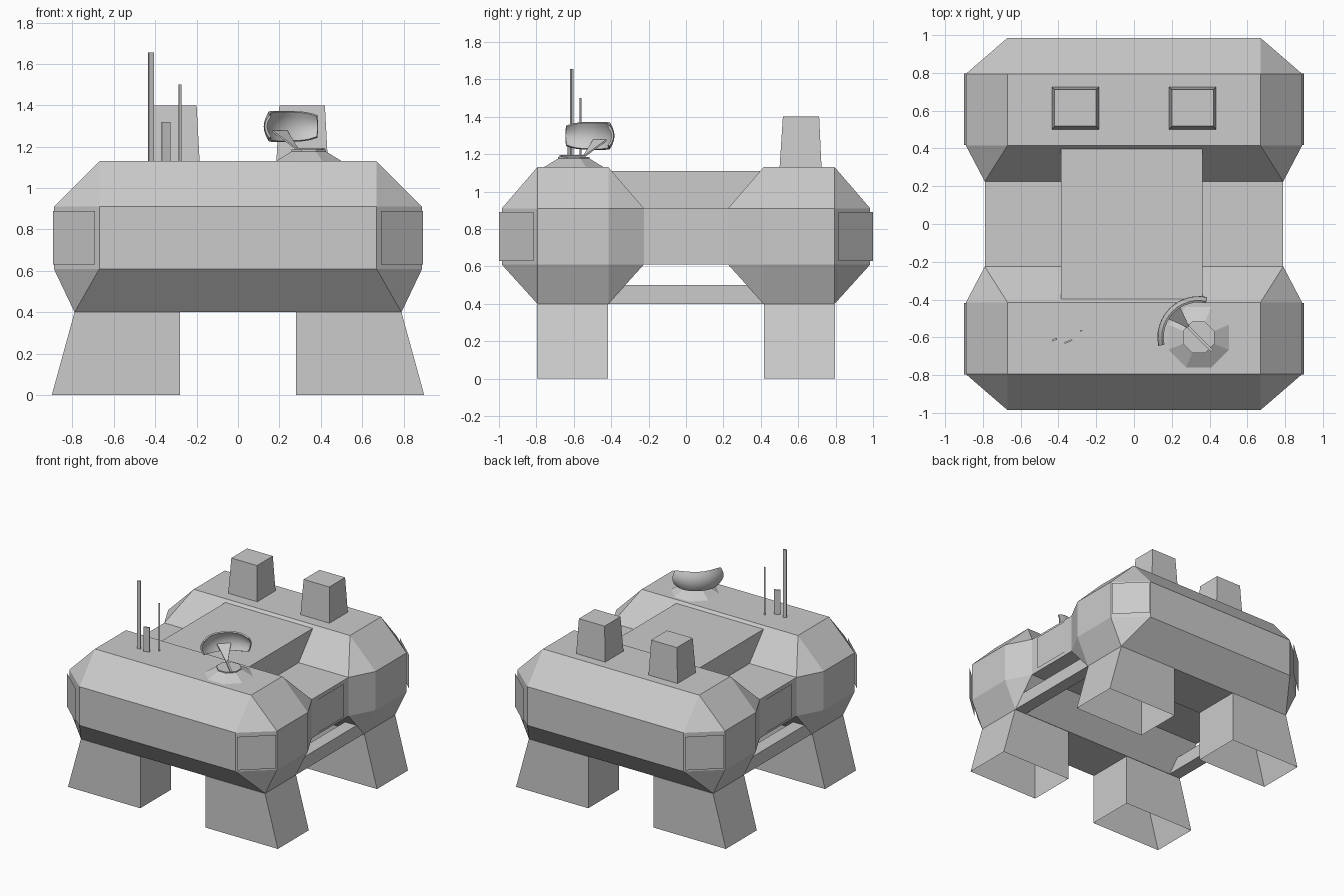
import bpy, bmesh, math
from mathutils import Vector

if "Cube" in bpy.data.objects:
    bpy.data.objects.remove(bpy.data.objects["Cube"])


def finish(name, bm):
    bmesh.ops.recalc_face_normals(bm, faces=bm.faces[:])
    me = bpy.data.meshes.new(name)
    bm.to_mesh(me)
    bm.free()
    ob = bpy.data.objects.new(name, me)
    bpy.context.collection.objects.link(ob)
    return ob


def loft(name, rings, bottom=True, top=True):
    """Skin a stack of equal-sized point rings."""
    bm = bmesh.new()
    vs = [[bm.verts.new(p) for p in r] for r in rings]
    n = len(vs[0])
    for a, b in zip(vs, vs[1:]):
        for i in range(n):
            j = (i + 1) % n
            bm.faces.new((a[i], a[j], b[j], b[i]))
    if bottom:
        bm.faces.new(vs[0])
    if top:
        bm.faces.new(vs[-1])
    return finish(name, bm)


def rect(x0, x1, y0, y1, z):
    return [(x0, y0, z), (x1, y0, z), (x1, y1, z), (x0, y1, z)]


def box(name, x0, x1, y0, y1, z0, z1):
    return loft(name, [rect(x0, x1, y0, y1, z0), rect(x0, x1, y0, y1, z1)])


def panel(name, pts):
    bm = bmesh.new()
    bm.faces.new([bm.verts.new(p) for p in pts])
    return finish(name, bm)


# Front and back hull pods: chamfered convex blocks
YO, YA, YB, YI = 0.985, 0.795, 0.415, 0.225
for side, sy in (("front", -1), ("back", 1)):
    bm = bmesh.new()
    for sx in (-1, 1):
        pts = [(0.67, YA, 1.13), (0.67, YB, 1.13), (0.79, YA, 0.40), (0.79, YB, 0.40)]
        for z in (0.61, 0.91):
            pts += [(0.67, YO, z), (0.89, YA, z), (0.89, YB, z), (0.79, YI, z)]
        for x, y, z in pts:
            bm.verts.new((sx * x, sy * y, z))
    bmesh.ops.convex_hull(bm, input=bm.verts[:])
    bmesh.ops.dissolve_limit(bm, angle_limit=0.02, verts=bm.verts[:], edges=bm.edges[:])
    finish(side + "_hull_pod", bm)

# Middle hull and raised roof block
box("middle_hull", -0.79, 0.79, -0.23, 0.23, 0.61, 0.91)
box("roof_block", -0.387, 0.363, -0.40, 0.40, 0.90, 1.11)

for sx, lr in ((-1, "left"), (1, "right")):
    # Side rail and side hatch
    box(lr + "_rail", *sorted((sx * 0.69, sx * 0.79)), -0.42, 0.42, 0.40, 0.50)
    x = sx * 0.798
    panel(lr + "_hatch", [(x, -0.155, 0.63), (x, 0.155, 0.63), (x, 0.155, 0.89), (x, -0.155, 0.89)])
    for sy, fb in ((-1, "front"), (1, "back")):
        # Hollow flared leg
        ys = sorted((sy * 0.797, sy * 0.418))
        loft(f"{fb}_{lr}_leg", [rect(*sorted((sx * 0.28, sx * 0.90)), *ys, 0),
                                rect(*sorted((sx * 0.28, sx * 0.79)), *ys, 0.40)], bottom=False)
        # Corner panel floating just off the chamfer
        a, b = (sx * 0.69, sy * 1.0), (sx * 0.895, sy * 0.815)
        panel(f"{fb}_{lr}_corner_panel", [(*a, 0.63), (*b, 0.63), (*b, 0.89), (*a, 0.89)])
    # Tapered stack on the back pod
    c = sx * 0.31
    loft(lr + "_stack", [rect(c - 0.125, c + 0.125, 0.50, 0.725, 1.12),
                         rect(c - 0.11, c + 0.11, 0.518, 0.712, 1.40)])

# Antennas: thin blades turned slightly
for name, x, y, w, t, h in (("tall_antenna", -0.42, -0.612, 0.026, 0.010, 1.655),
                            ("short_antenna", -0.348, -0.622, 0.046, 0.008, 1.32),
                            ("whip_antenna", -0.28, -0.565, 0.012, 0.006, 1.50)):
    ob = box(name, -w / 2, w / 2, -t / 2, t / 2, 1.12, h)
    ob.location = (x, y, 0)
    ob.rotation_euler.z = math.radians(22)

# Dish mount: octagonal frustum with a thin turntable
CX, CY = 0.342, -0.60


def octagon(r, z):
    return [(CX + r * math.cos(math.radians(22.5 + 45 * i)),
             CY + r * math.sin(math.radians(22.5 + 45 * i)), z) for i in range(8)]


loft("dish_mount", [octagon(0.182, 1.125), octagon(0.088, 1.178)])
loft("dish_turntable", [octagon(0.09, 1.178), octagon(0.09, 1.186)])

# Dish arm: thin strip that widens and rises to the dish
d = Vector((-1, 1, 0)).normalized()
s = Vector((1, 1, 0)).normalized()
base = Vector((CX, CY, 0))
rings = []
for along, w, z in ((-0.10, 0.007, 1.186), (0.08, 0.007, 1.186), (0.13, 0.025, 1.222), (0.197, 0.05, 1.27)):
    p = base + d * along + Vector((0, 0, z))
    up = Vector((0, 0, 0.009))
    rings.append([p - s * w, p + s * w, p + s * w + up, p - s * w + up])
loft("dish_arm", rings)

# Dish: smooth curved shell around the turntable axis
bm = bmesh.new()
N, M = 12, 6
grid = []
for i in range(N + 1):
    u = 2 * i / N - 1
    a = math.radians(135 + 57 * u)
    half = 0.072 - 0.020 * u ** 4
    row = []
    for j in range(M + 1):
        v = 2 * j / M - 1
        r = 0.212 - 0.022 * v * v
        row.append(bm.verts.new((CX + r * math.cos(a), CY + r * math.sin(a), 1.298 + half * v)))
    grid.append(row)
for i in range(N):
    for j in range(M):
        bm.faces.new((grid[i][j], grid[i + 1][j], grid[i + 1][j + 1], grid[i][j + 1]))
dish = finish("dish", bm)
mod = dish.modifiers.new("thickness", "SOLIDIFY")
mod.thickness = 0.012
mod.offset = 0
bpy.context.view_layer.objects.active = dish
dish.select_set(True)
bpy.ops.object.modifier_apply(modifier=mod.name)
bpy.ops.object.shade_smooth_by_angle(angle=math.radians(35))
